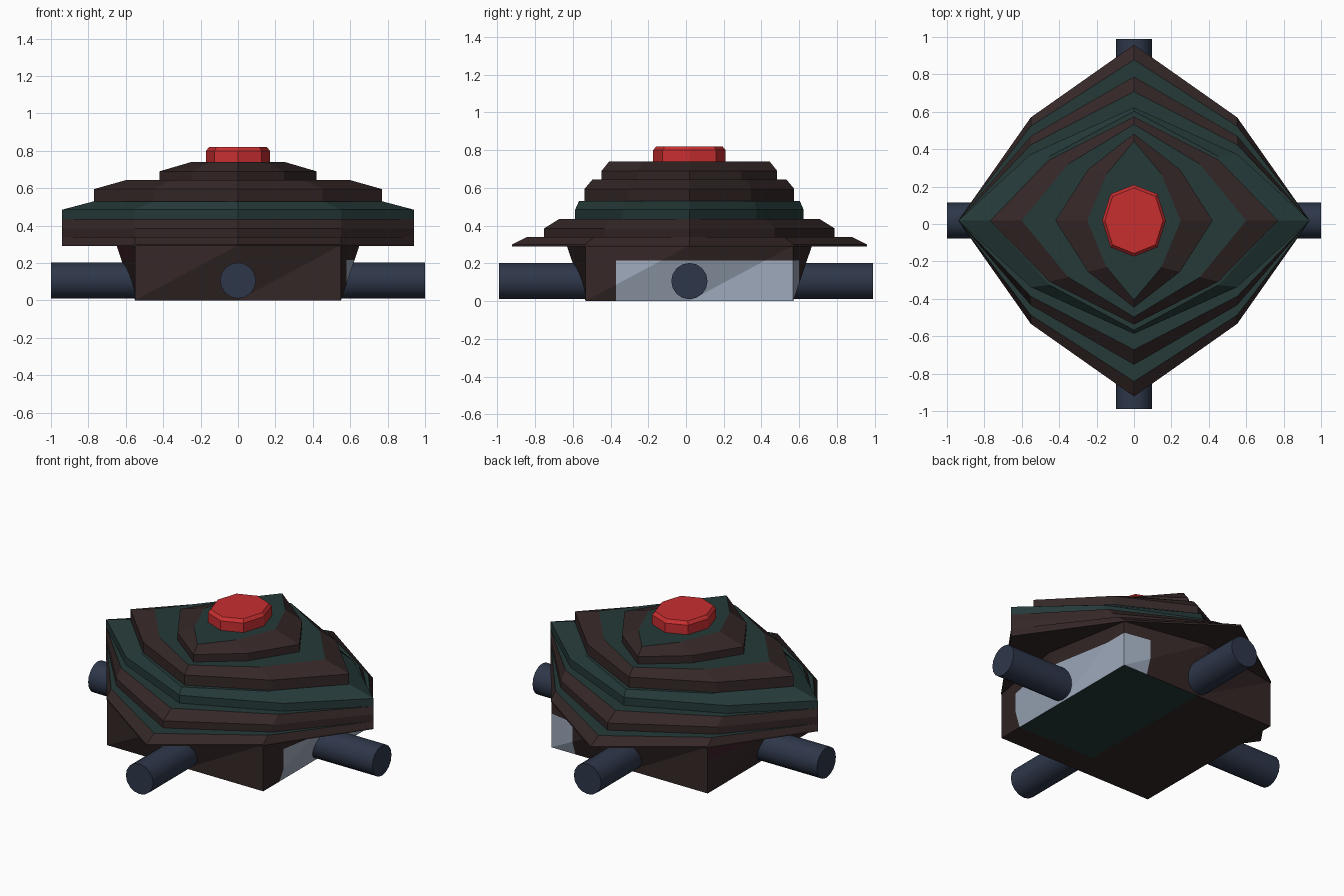
import bpy, bmesh, math
from mathutils import Vector

if "Cube" in bpy.data.objects:
    bpy.data.objects.remove(bpy.data.objects["Cube"])

CY = 0.018  # the body sits slightly behind the origin


def material(name, rgb):
    m = bpy.data.materials.new(name)
    m.diffuse_color = (*rgb, 1)
    m.use_nodes = True
    m.node_tree.nodes["Principled BSDF"].inputs["Base Color"].default_value = m.diffuse_color
    return m


brown = material("dark brown", (0.035, 0.020, 0.020))
teal = material("dark teal", (0.018, 0.041, 0.040))
red = material("button red", (0.58, 0.028, 0.030))
navy = material("pipe navy", (0.027, 0.038, 0.068))
grey = material("pale blue grey", (0.34, 0.40, 0.50))
maroon = material("dark maroon", (0.050, 0.014, 0.022))


def finish(name, bm, mats):
    bmesh.ops.recalc_face_normals(bm, faces=bm.faces)
    me = bpy.data.meshes.new(name)
    bm.to_mesh(me)
    bm.free()
    for m in mats:
        me.materials.append(m)
    ob = bpy.data.objects.new(name, me)
    bpy.context.collection.objects.link(ob)
    return ob


def ring(bm, a, b, z, k):
    """Eight-sided ring: tips at a (x) and b (y), diagonal corners at k."""
    pts = [(1, 0), (k, k), (0, 1), (-k, k), (-1, 0), (-k, -k), (0, -1), (k, -k)]
    return [bm.verts.new((a * x, b * y + CY, z)) for x, y in pts]


def stack(name, profile, k, mats):
    """Loft rings (a, b, z, material); each entry colours the band above it."""
    bm = bmesh.new()
    rings = [ring(bm, a, b, z, k) for a, b, z, _ in profile]
    bm.faces.new(rings[0][::-1]).material_index = profile[0][3]
    bm.faces.new(rings[-1]).material_index = profile[-1][3]
    for lo, hi, p in zip(rings, rings[1:], profile):
        for i in range(8):
            j = (i + 1) % 8
            bm.faces.new((lo[i], lo[j], hi[j], hi[i])).material_index = p[3]
    bmesh.ops.remove_doubles(bm, verts=bm.verts, dist=1e-4)
    return finish(name, bm, mats)


# Stepped shell: tiers share side tips and step inward front and back
B, T = 0, 1
stack("stepped_shell", [
    (.94, .94, .29, B), (.94, .94, .30, B), (.94, .86, .34, T),
    (.94, .77, .34, B), (.94, .77, .385, B), (.94, .69, .435, T),
    (.94, .605, .435, T), (.94, .605, .485, T), (.77, .585, .53, T),
    (.77, .555, .53, B), (.77, .555, .595, B), (.60, .515, .643, T),
    (.42, .465, .643, B), (.42, .465, .69, B), (.25, .425, .74, T),
], 0.587, [brown, teal])

# Red button on top
stack("button", [(.17, .192, .72, 0), (.17, .192, .80, 0), (.155, .175, .82, 0)],
      0.74, [red])

# Base: square foot whose side middles flare outward at the top
bm = bmesh.new()
foot = ring(bm, .55, .55, 0, 1)
top = ring(bm, .55, .55, .295, 1)
for i in (0, 2, 4, 6):
    d = Vector((top[i].co.x, top[i].co.y - CY, 0))
    top[i].co += d.normalized() * 0.10
bm.faces.new(foot[::-1])
bm.faces.new(top)
for i in range(8):
    j = (i + 1) % 8
    bm.faces.new((foot[i], foot[j], top[j]))
    bm.faces.new((foot[i], top[j], top[i]))
# cut lines for the painted patches
for co, no in [((0, 0, .215), (0, 0, 1)), ((0, -.37, 0), (0, 1, 0)),
               ((.38, 0, 0), (1, 0, 0)), ((0, 0, 0), (1, 0, 0))]:
    bmesh.ops.bisect_plane(bm, geom=bm.verts[:] + bm.edges[:] + bm.faces[:],
                           plane_co=co, plane_no=no)
bm.normal_update()
for f in bm.faces:
    c, n = f.calc_center_median(), f.normal
    if c.z < .001:
        f.material_index = 1 if c.x > 0 and c.y > -.37 else 0
    elif n.x > .6 and c.z < .215 and c.y > -.37:
        f.material_index = 2
    elif n.y > .6 and c.z < .215 and c.x > .38:
        f.material_index = 2
    elif n.x < -.6 and c.z > .215 and c.y > -.37:
        f.material_index = 3
finish("base", bm, [brown, teal, grey, maroon])

# Four pipes leaving the base
for name, ang in [("right_pipe", 0), ("back_pipe", 90), ("left_pipe", 180), ("front_pipe", 270)]:
    a = math.radians(ang)
    d = Vector((math.cos(a), math.sin(a), 0))
    oy = CY if ang % 180 == 0 else 0
    bpy.ops.mesh.primitive_cylinder_add(
        vertices=16, radius=.096, depth=.50,
        location=(d.x * .75, d.y * .74 + oy, .106), rotation=(0, math.pi / 2, a))
    ob = bpy.context.object
    ob.name = name
    ob.data.materials.append(navy)
    bpy.ops.object.shade_smooth_by_angle(angle=math.radians(40))
